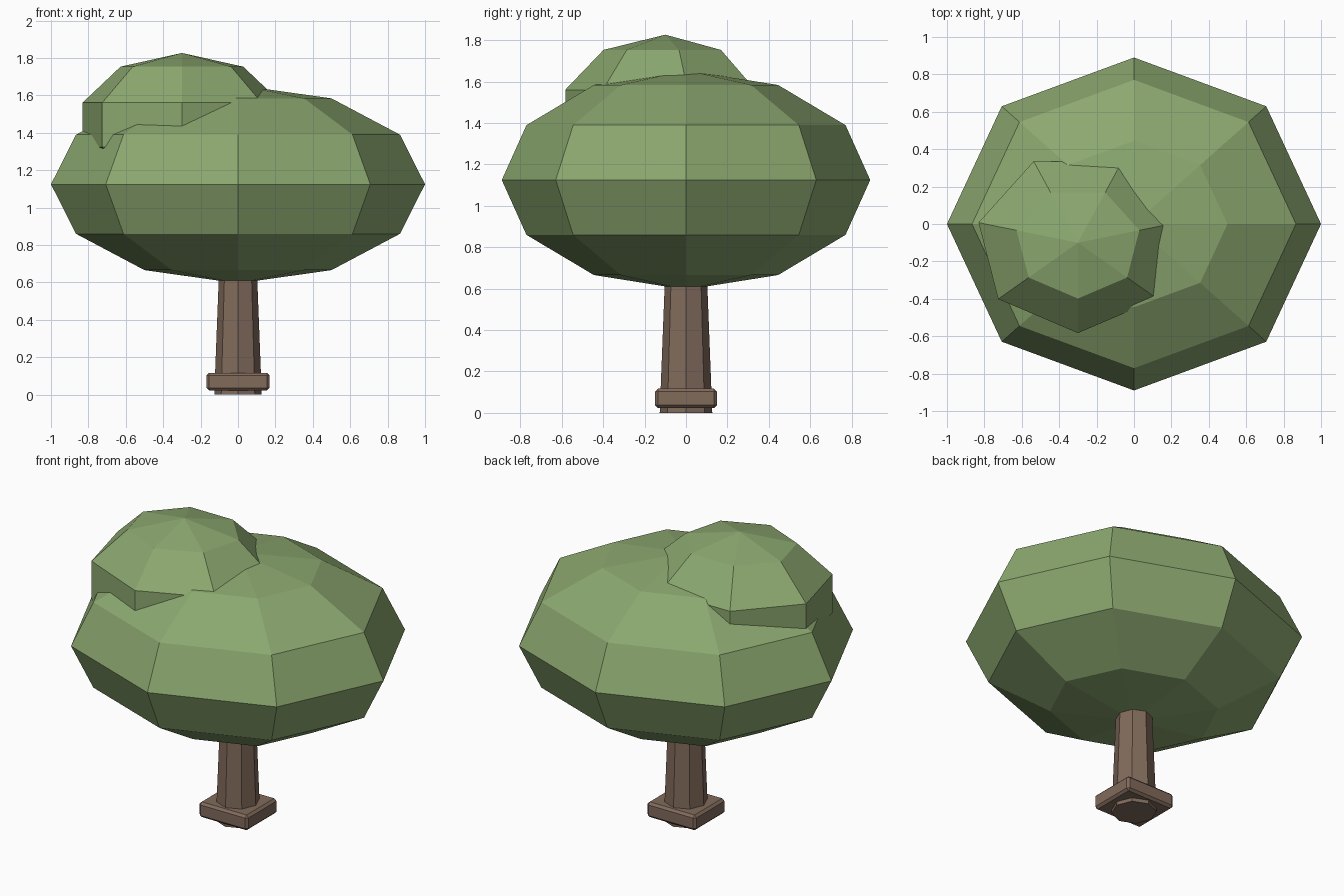
import bpy, bmesh
from math import sin, cos, pi

if "Cube" in bpy.data.objects:
    bpy.data.objects.remove(bpy.data.objects["Cube"])


def material(name, color):
    mat = bpy.data.materials.new(name)
    mat.diffuse_color = (*color, 1)
    mat.use_nodes = True
    mat.node_tree.nodes["Principled BSDF"].inputs["Base Color"].default_value = mat.diffuse_color
    return mat


def finish(name, bm, mat):
    bmesh.ops.recalc_face_normals(bm, faces=bm.faces)
    mesh = bpy.data.meshes.new(name)
    bm.to_mesh(mesh)
    bm.free()
    mesh.materials.append(mat)
    obj = bpy.data.objects.new(name, mesh)
    bpy.context.collection.objects.link(obj)
    return obj


def blob(name, center, radii, sides, rings, mat):
    """Low-poly ellipsoid with one meridian facing the front (-y)."""
    cx, cy, cz = center
    rx, ry, rz = radii
    bm = bmesh.new()
    top = bm.verts.new((cx, cy, cz + rz))
    bottom = bm.verts.new((cx, cy, cz - rz))
    loops = []
    for i in range(1, rings):
        t = pi * i / rings
        loops.append([bm.verts.new((cx + rx * sin(t) * cos(a), cy + ry * sin(t) * sin(a), cz + rz * cos(t)))
                      for a in (-pi / 2 + 2 * pi * k / sides for k in range(sides))])
    for k in range(sides):
        n = (k + 1) % sides
        bm.faces.new((top, loops[0][k], loops[0][n]))
        bm.faces.new((bottom, loops[-1][n], loops[-1][k]))
        for a, b in zip(loops, loops[1:]):
            bm.faces.new((a[k], b[k], b[n], a[n]))
    return finish(name, bm, mat)


leaf = material("leaf_green", (0.26, 0.39, 0.16))
bark = material("bark_brown", (0.22, 0.145, 0.105))

# Foliage: wide main crown and a smaller clump on its front left
blob("main_crown", (0, 0, 1.125), (1.0, 0.89, 0.53), 8, 6, leaf)
blob("upper_clump", (-0.30, -0.10, 1.442), (0.573, 0.508, 0.385), 7, 5, leaf)

# Tapered octagonal trunk, running up into the crown
bm = bmesh.new()
height = 0.85
bmesh.ops.create_cone(bm, cap_ends=True, segments=8, radius1=0.127, radius2=0.094, depth=height)
bmesh.ops.translate(bm, verts=bm.verts, vec=(0, 0, height / 2))
finish("trunk", bm, bark)

# Bevelled block around the foot of the trunk
bm = bmesh.new()
bmesh.ops.create_cube(bm, size=1)
bmesh.ops.scale(bm, verts=bm.verts, vec=(0.336, 0.30, 0.094))
bmesh.ops.translate(bm, verts=bm.verts, vec=(0, 0, 0.07))
base = finish("trunk_base", bm, bark)
bevel = base.modifiers.new("bevel", 'BEVEL')
bevel.width = 0.014
bevel.segments = 1
